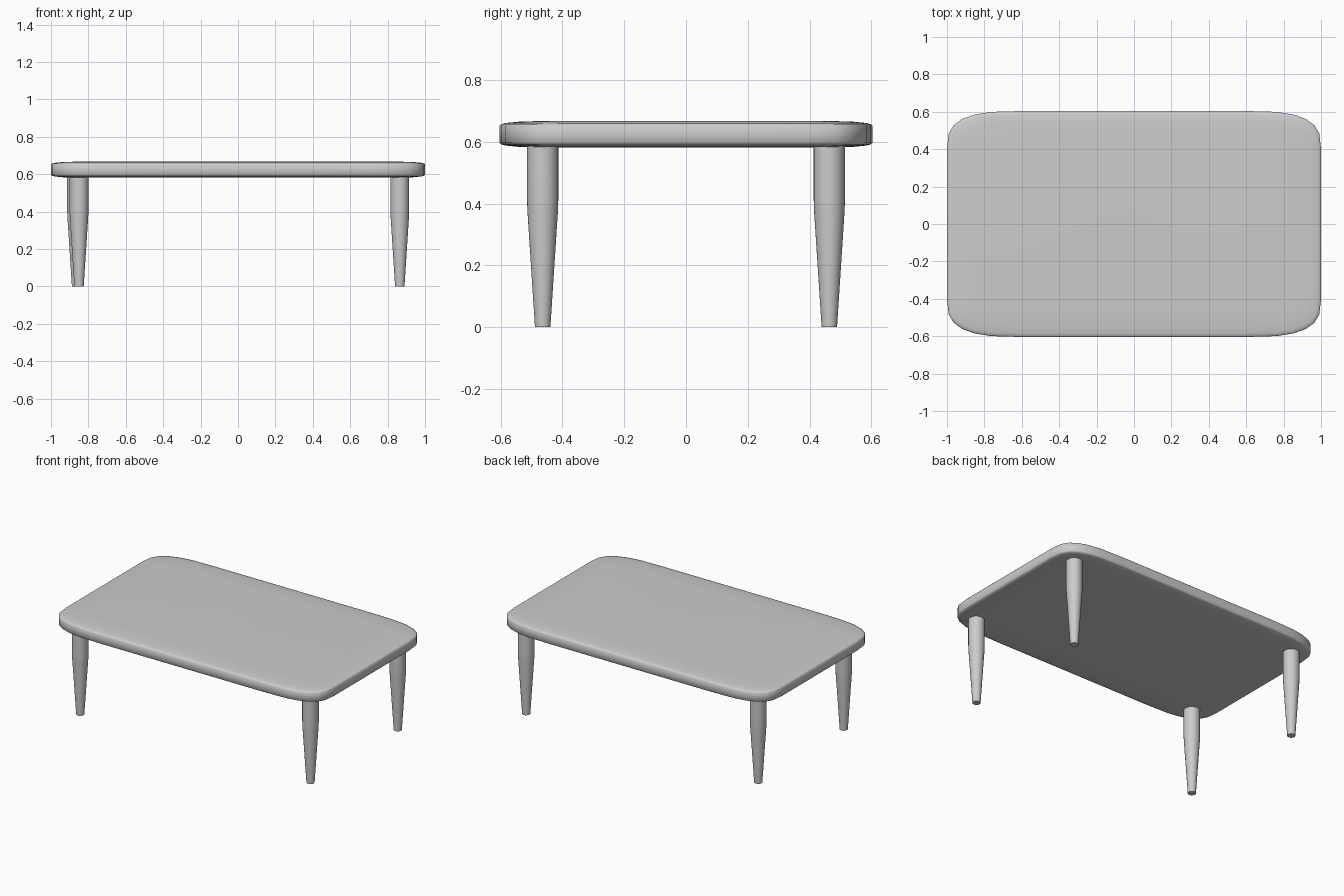
import bpy
import bmesh
from math import cos, sin, pi, radians

default = bpy.data.objects.get("Cube")
if default:
    bpy.data.objects.remove(default, do_unlink=True)


def loft(name, rings, smooth_angle):
    """Skin a stack of equal-length point rings and cap both ends."""
    bm = bmesh.new()
    loops = [[bm.verts.new(p) for p in ring] for ring in rings]
    for low, high in zip(loops, loops[1:]):
        for i in range(len(low)):
            j = (i + 1) % len(low)
            bm.faces.new((low[i], low[j], high[j], high[i]))
    bm.faces.new(loops[0][::-1])
    bm.faces.new(loops[-1])
    bmesh.ops.recalc_face_normals(bm, faces=bm.faces)
    mesh = bpy.data.meshes.new(name)
    bm.to_mesh(mesh)
    bm.free()
    obj = bpy.data.objects.new(name, mesh)
    bpy.context.collection.objects.link(obj)
    bpy.ops.object.select_all(action='DESELECT')
    obj.select_set(True)
    bpy.context.view_layer.objects.active = obj
    bpy.ops.object.shade_smooth_by_angle(angle=radians(smooth_angle))
    return obj


def top_outline(inset, z, steps=6):
    """Rectangle with long, full corners, mirrored from one quarter."""
    quarter = []
    for i in range(steps + 1):
        a = pi / 2 * i / steps
        c, s = max(cos(a), 0) ** (2 / 3), sin(a) ** (2 / 3)
        quarter.append((0.6 + (0.4 - inset) * c, 0.4 + (0.204 - inset) * s))
    half = quarter + [(-x, y) for x, y in reversed(quarter)]
    return [(x, y, z) for x, y in half + [(-x, -y) for x, y in half]]


def circle(radius, z, sides=32):
    return [(radius * cos(2 * pi * i / sides), radius * sin(2 * pi * i / sides), z)
            for i in range(sides)]


# Table top: thin slab with softened rim and a slight crown
top_profile = [(0.15, 0.582), (0.06, 0.584), (0.02, 0.588), (0.005, 0.592), (0, 0.597),
               (0, 0.652), (0.005, 0.657), (0.02, 0.661), (0.06, 0.665), (0.15, 0.668)]
loft("table_top", [top_outline(d, z) for d, z in top_profile], 50)

# Legs: straight upper part, tapered to a narrow foot
leg_profile = [(0.025, 0), (0.049, 0.37), (0.0505, 0.41), (0.0505, 0.6)]
legs = {
    "front_left_leg": (0.865, -0.464),
    "front_right_leg": (-0.85, -0.464),
    "back_left_leg": (0.865, 0.464),
    "back_right_leg": (-0.863, 0.464),
}
for name, (x, y) in legs.items():
    leg = loft(name, [circle(r, z) for r, z in leg_profile], 40)
    leg.location = (x, y, 0)
